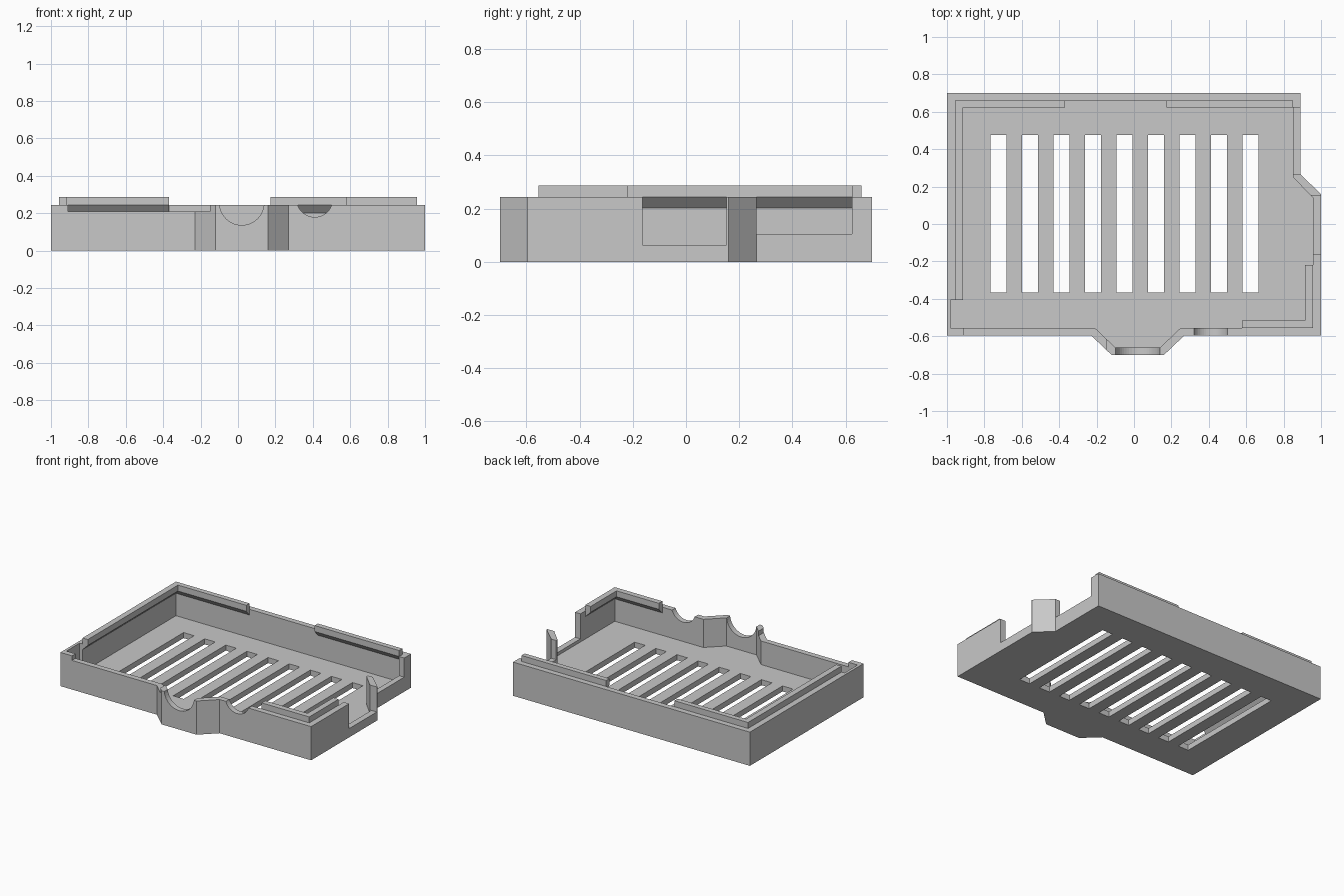
import bpy, bmesh, math
from mathutils import Vector

if "Cube" in bpy.data.objects:
    bpy.data.objects.remove(bpy.data.objects["Cube"], do_unlink=True)

grey = bpy.data.materials.new("light_grey_plastic")
grey.use_nodes = True
grey.diffuse_color = (0.58, 0.58, 0.58, 1)
grey.node_tree.nodes["Principled BSDF"].inputs["Base Color"].default_value = (0.58, 0.58, 0.58, 1)


def loft(name, rings):
    """Join matching rings of points into a closed solid."""
    bm = bmesh.new()
    loops = [[bm.verts.new(p) for p in ring] for ring in rings]
    n = len(loops[0])
    for a, b in zip(loops, loops[1:]):
        for i in range(n):
            j = (i + 1) % n
            bm.faces.new((a[i], a[j], b[j], b[i]))
    bm.faces.new(loops[0])
    bm.faces.new(loops[-1])
    bmesh.ops.recalc_face_normals(bm, faces=bm.faces)
    mesh = bpy.data.meshes.new(name)
    bm.to_mesh(mesh)
    bm.free()
    mesh.materials.append(grey)
    obj = bpy.data.objects.new(name, mesh)
    bpy.context.collection.objects.link(obj)
    return obj


def prism(name, outline, z0, z1):
    return loft(name, [[(x, y, z) for x, y in outline] for z in (z0, z1)])


def box(name, x0, x1, y0, y1, z0, z1):
    return prism(name, [(x0, y0), (x1, y0), (x1, y1), (x0, y1)], z0, z1)


def cylinder_y(name, x, z, r, y0, y1, n=48):
    ring = [(x + r * math.cos(math.tau * i / n), z + r * math.sin(math.tau * i / n)) for i in range(n)]
    return loft(name, [[(px, y, pz) for px, pz in ring] for y in (y0, y1)])


def cut(target, cutter):
    mod = target.modifiers.new("cut", "BOOLEAN")
    mod.operation = "DIFFERENCE"
    mod.solver = "EXACT"
    mod.object = cutter
    bpy.context.view_layer.objects.active = target
    bpy.ops.object.modifier_apply(modifier=mod.name)
    bpy.data.objects.remove(cutter, do_unlink=True)


WALL_TOP, LIP_TOP, FLOOR = 0.243, 0.286, 0.04

# Outer tray with front bulge and clipped rear corner
tray = prism("case_tray", [
    (-1, -0.595), (-0.23, -0.595), (-0.12, -0.7), (0.16, -0.7), (0.27, -0.595),
    (1, -0.595), (1, 0.16), (0.89, 0.265), (0.89, 0.7), (-1, 0.7)], 0, WALL_TOP)

# Hollow interior, including the thinner wall at one front corner
cut(tray, prism("cavity", [
    (-0.98, -0.555), (-0.21, -0.555), (-0.1, -0.66), (0.14, -0.66), (0.25, -0.555),
    (0.957, -0.555), (0.957, 0.14), (0.85, 0.25), (0.85, 0.66),
    (-0.957, 0.66), (-0.957, -0.405), (-0.98, -0.405)], FLOOR, 0.4))

# Floor ventilation slots
for i in range(9):
    x = -0.725 + i * 0.1685
    cut(tray, box("slot", x - 0.042, x + 0.042, -0.365, 0.475, -0.1, 0.1))

# Port openings in the side wall, and the lowered front edge
cut(tray, box("side_port", 0.93, 1.1, -0.163, 0.153, 0.063, 0.4))
cut(tray, box("rear_side_port", 0.8, 1.1, 0.265, 0.623, 0.105, 0.4))
cut(tray, box("low_front_edge", -0.908, -0.15, -0.8, -0.5, 0.21, 0.4))

# Round plug openings in the front wall
cut(tray, cylinder_y("large_plug", 0.02, 0.255, 0.119, -0.8, -0.5))
cut(tray, cylinder_y("small_plug", 0.41, 0.275, 0.096, -0.65, -0.5))


# Raised locating lips with a sloped underside
def lip(name, outer, inner):
    rings = []
    for (ox, oy), (ix, iy) in zip(outer, inner):
        rings.append([(ox, oy, 0.202), (ix, iy, WALL_TOP), (ix, iy, LIP_TOP), (ox, oy, LIP_TOP)])
    return loft(name, rings)


lip("rear_corner_lip",
    [(-0.957, -0.405), (-0.957, 0.66), (-0.37, 0.66)],
    [(-0.915, -0.405), (-0.915, 0.623), (-0.37, 0.623)])
lip("rear_lip",
    [(0.175, 0.66), (0.85, 0.66)],
    [(0.175, 0.623), (0.85, 0.623)])
lip("front_corner_lip",
    [(0.578, -0.555), (0.957, -0.555), (0.957, -0.22)],
    [(0.578, -0.515), (0.915, -0.515), (0.915, -0.22)])
